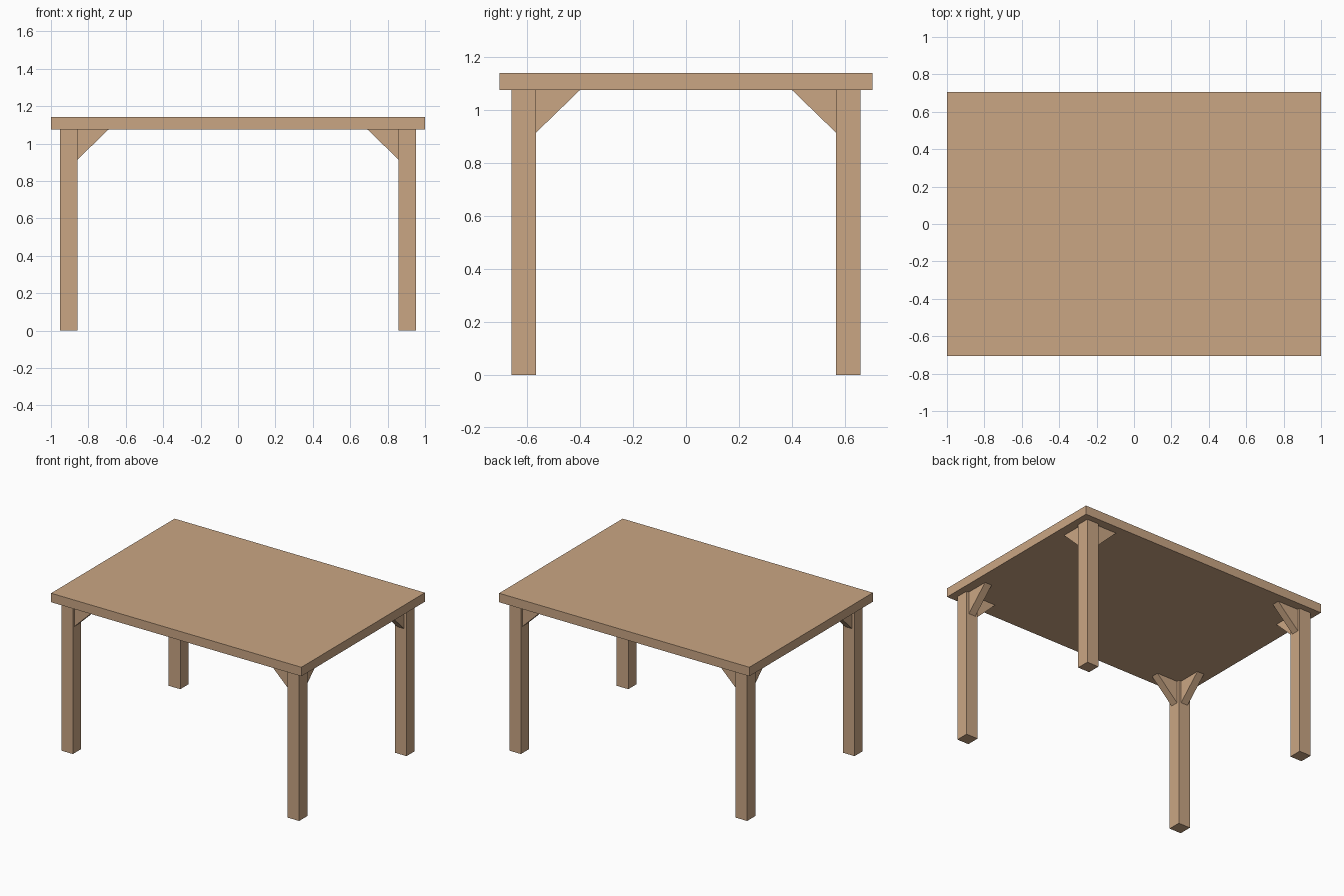
import bpy, bmesh

if "Cube" in bpy.data.objects:
    bpy.data.objects.remove(bpy.data.objects["Cube"])

wood = bpy.data.materials.new("light wood")
wood.diffuse_color = (0.59, 0.38, 0.23, 1)
wood.use_nodes = True
wood.node_tree.nodes["Principled BSDF"].inputs["Base Color"].default_value = wood.diffuse_color

LEG_X, LEG_Y, HALF = 0.904, 0.613, 0.0465   # leg centre and half width
UNDER, TOP = 1.076, 1.141                   # underside and top of the table top
RUN, DROP, THICK = 0.166, 0.161, 0.055      # corner brace


def prism(name, profile, offset):
    """Extrude a planar profile along an offset into a closed solid."""
    bm = bmesh.new()
    face = bm.faces.new([bm.verts.new(p) for p in profile])
    ext = bmesh.ops.extrude_face_region(bm, geom=[face], use_keep_orig=True)
    verts = [g for g in ext["geom"] if isinstance(g, bmesh.types.BMVert)]
    bmesh.ops.translate(bm, verts=verts, vec=offset)
    bmesh.ops.recalc_face_normals(bm, faces=bm.faces)
    me = bpy.data.meshes.new(name)
    bm.to_mesh(me)
    bm.free()
    me.materials.append(wood)
    ob = bpy.data.objects.new(name, me)
    bpy.context.collection.objects.link(ob)
    return ob


def box(name, x0, x1, y0, y1, z0, z1):
    return prism(name, [(x0, y0, z0), (x1, y0, z0), (x1, y1, z0), (x0, y1, z0)],
                 (0, 0, z1 - z0))


# Table top
box("table_top", -1, 1, -0.705, 0.705, UNDER, TOP)

for sx, side in ((-1, "left"), (1, "right")):
    for sy, end in ((-1, "front"), (1, "back")):
        cx, cy = sx * LEG_X, sy * LEG_Y
        # Leg
        box(f"{end}_{side}_leg", cx - HALF, cx + HALF, cy - HALF, cy + HALF, 0, UNDER)
        # Triangular brace along the long side
        x = cx - sx * HALF
        y = cy - THICK / 2
        prism(f"{end}_{side}_long_brace",
              [(x, y, UNDER), (x - sx * RUN, y, UNDER), (x, y, UNDER - DROP)],
              (0, THICK, 0))
        # Triangular brace along the short side
        x = cx - THICK / 2
        y = cy - sy * HALF
        prism(f"{end}_{side}_short_brace",
              [(x, y, UNDER), (x, y - sy * RUN, UNDER), (x, y, UNDER - DROP)],
              (THICK, 0, 0))
